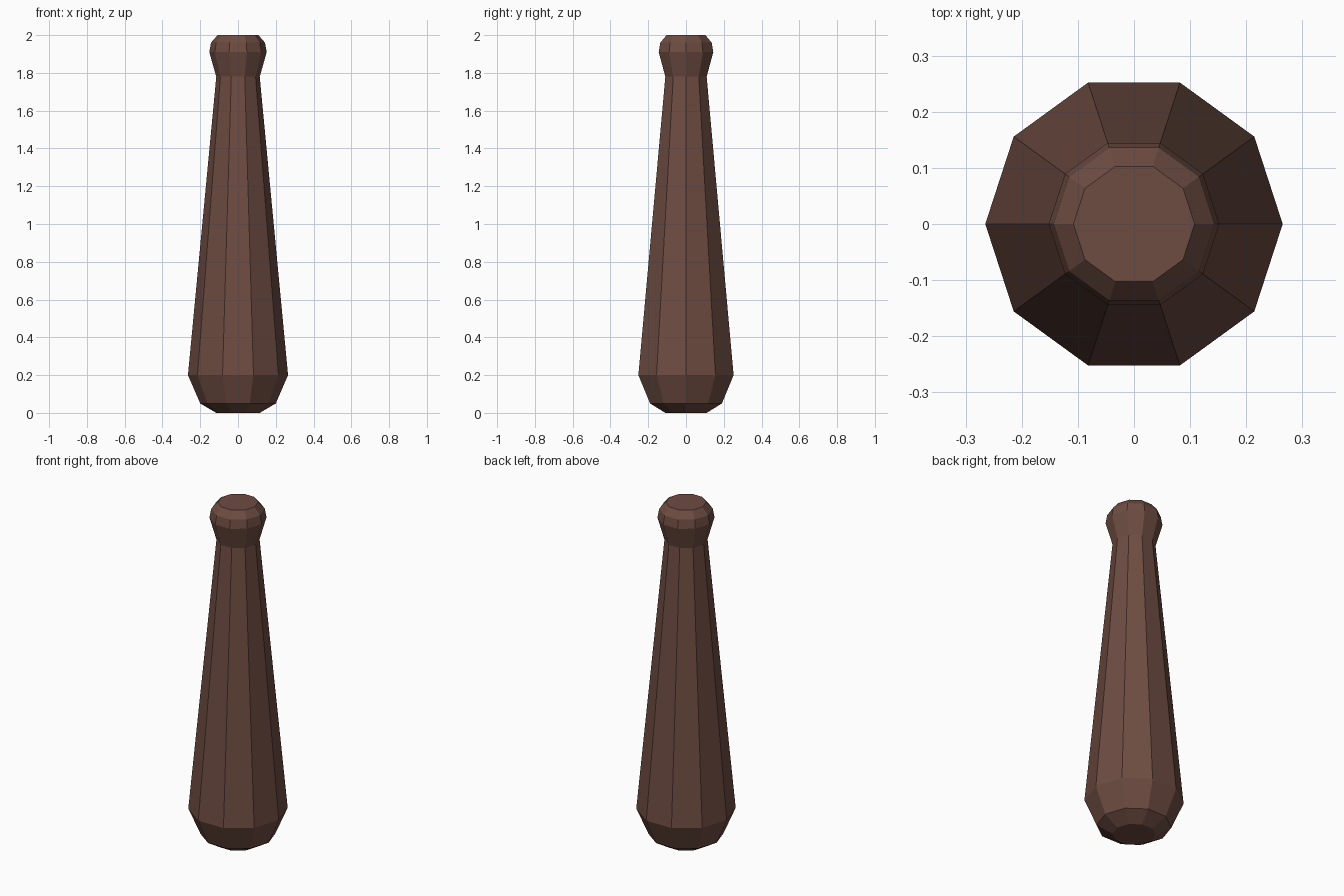
import bpy, bmesh
from math import cos, sin, tau

if "Cube" in bpy.data.objects:
    bpy.data.objects.remove(bpy.data.objects["Cube"])

SIDES = 10
# (radius, height) from the foot up to the rounded knob
PROFILE = [(0.115, 0.0), (0.2, 0.05), (0.265, 0.2), (0.115, 1.78),
           (0.152, 1.91), (0.143, 1.96), (0.108, 2.0)]


def lathe(name, profile, sides, material):
    bm = bmesh.new()
    rings = [[bm.verts.new((r * cos(tau * i / sides), r * sin(tau * i / sides), z))
              for i in range(sides)] for r, z in profile]
    for low, high in zip(rings, rings[1:]):
        for i in range(sides):
            j = (i + 1) % sides
            bm.faces.new((low[i], low[j], high[j], high[i]))
    bm.faces.new(rings[0][::-1])
    bm.faces.new(rings[-1])
    mesh = bpy.data.meshes.new(name)
    bm.to_mesh(mesh)
    bm.free()
    mesh.materials.append(material)
    obj = bpy.data.objects.new(name, mesh)
    bpy.context.collection.objects.link(obj)
    return obj


# Brown wood
wood = bpy.data.materials.new("brown_wood")
wood.diffuse_color = (0.153, 0.072, 0.053, 1)
wood.use_nodes = True
wood.node_tree.nodes["Principled BSDF"].inputs["Base Color"].default_value = wood.diffuse_color

# Tapered club with foot, shaft and knob
lathe("wooden_club", PROFILE, SIDES, wood)
